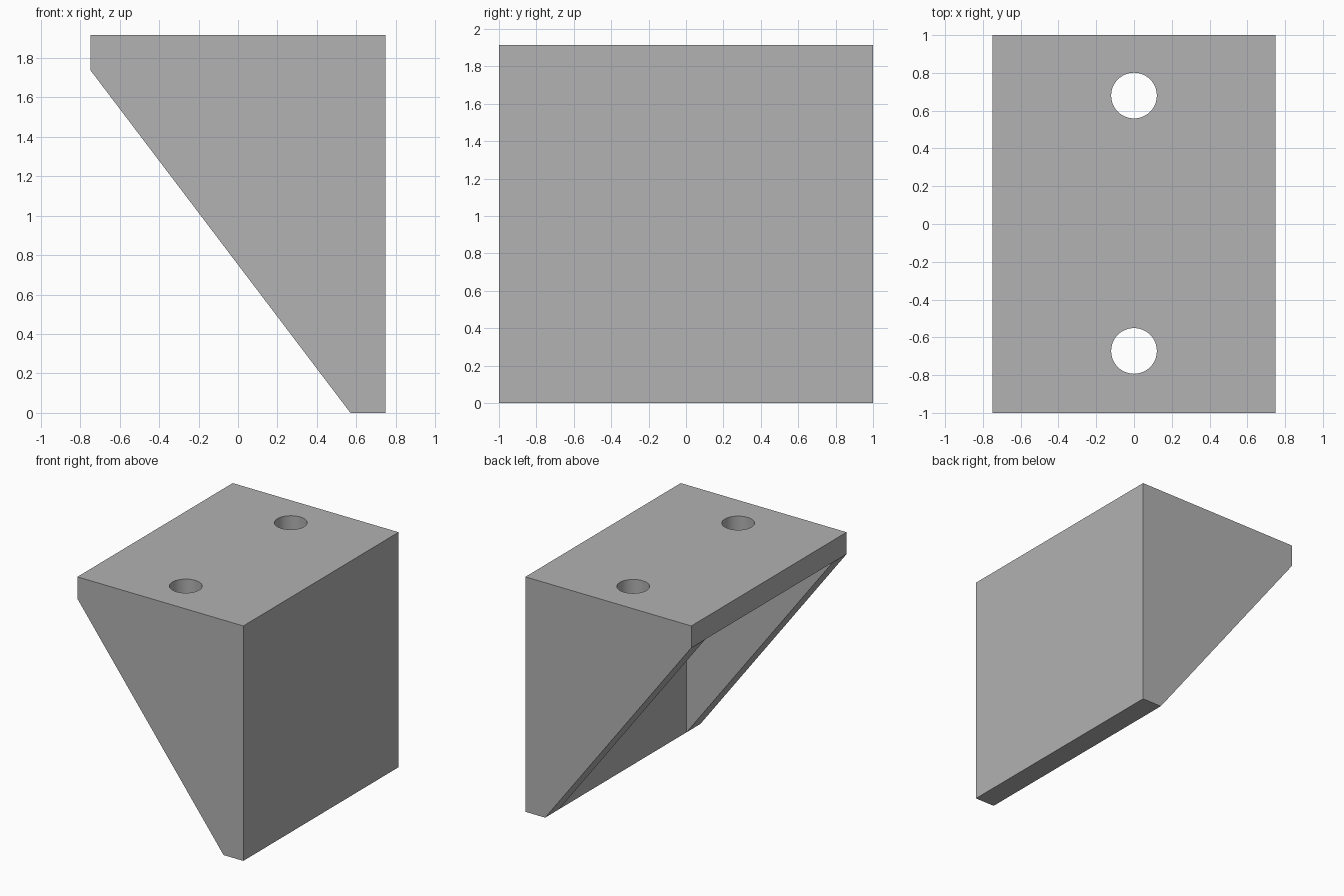
import bpy
import bmesh

cube = bpy.data.objects.get("Cube")
if cube:
    bpy.data.objects.remove(cube, do_unlink=True)

HALF_X, HALF_Y, HEIGHT, WALL = 0.748, 1.0, 1.915, 0.178
INNER_X, INNER_Y, INNER_Z = HALF_X - WALL, HALF_Y - WALL, HEIGHT - WALL

grey = bpy.data.materials.new("grey")
grey.use_nodes = True
colour = (0.445, 0.445, 0.445, 1)
grey.diffuse_color = colour
grey.node_tree.nodes["Principled BSDF"].inputs["Base Color"].default_value = colour

# Bracket: side outline swept along y, open on the slope between the two gussets
outline = [(INNER_X, 0), (HALF_X, 0), (HALF_X, HEIGHT), (-HALF_X, HEIGHT), (-HALF_X, INNER_Z)]
stations = [-HALF_Y, -INNER_Y, INNER_Y, HALF_Y]
bm = bmesh.new()
rings = [[bm.verts.new((x, y, z)) for x, z in outline] for y in stations]
corners = [bm.verts.new((INNER_X, y, INNER_Z)) for y in (-INNER_Y, INNER_Y)]
bm.faces.new(rings[0])
bm.faces.new(rings[-1])
for span, (a, b) in enumerate(zip(rings, rings[1:])):
    for i in range(len(outline)):
        j = (i + 1) % len(outline)
        if span == 1 and j == 0:
            continue
        bm.faces.new((a[i], a[j], b[j], b[i]))

# Inner faces: gusset sides, underside of the top plate, inside of the wall
near, far = rings[1], rings[2]
for ring, corner in zip((near, far), corners):
    bm.faces.new((ring[4], ring[0], corner))
for i in (0, 4):
    bm.faces.new((near[i], far[i], corners[1], corners[0]))
bmesh.ops.recalc_face_normals(bm, faces=bm.faces[:])

mesh = bpy.data.meshes.new("corner_bracket")
bm.to_mesh(mesh)
bm.free()
mesh.materials.append(grey)
bracket = bpy.data.objects.new("corner_bracket", mesh)
bpy.context.collection.objects.link(bracket)

# Screw holes through the top plate
for y in (-0.672, 0.68):
    bpy.ops.mesh.primitive_cylinder_add(vertices=48, radius=0.121, depth=0.5,
                                        location=(0, y, HEIGHT))
    cutter = bpy.context.object
    cutter.name = "hole_cutter"
    cutter.hide_render = True
    cutter.data.materials.append(grey)
    hole = bracket.modifiers.new("screw_hole", "BOOLEAN")
    hole.operation = "DIFFERENCE"
    hole.solver = "EXACT"
    hole.object = cutter
    bpy.ops.object.select_all(action="DESELECT")
    bracket.select_set(True)
    bpy.context.view_layer.objects.active = bracket
    bpy.ops.object.modifier_apply(modifier=hole.name)
    bpy.data.objects.remove(cutter, do_unlink=True)

bpy.ops.object.shade_smooth_by_angle()
